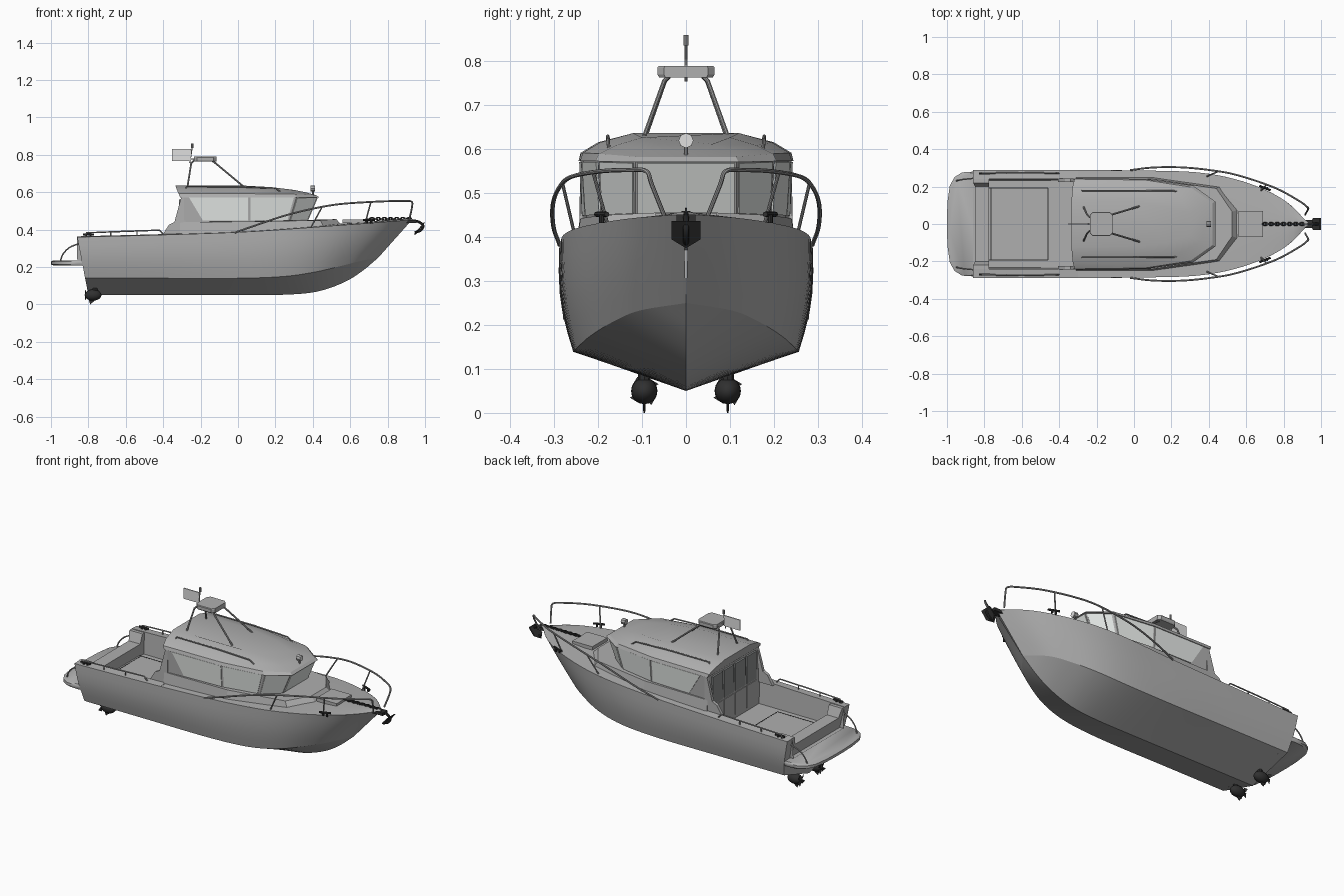
import bpy, bmesh, math
from mathutils import Vector as V

if "Cube" in bpy.data.objects:
    bpy.data.objects.remove(bpy.data.objects["Cube"])


def material(name, r, g, b):
    m = bpy.data.materials.new(name)
    m.diffuse_color = (r, g, b, 1)
    m.use_nodes = True
    m.node_tree.nodes["Principled BSDF"].inputs["Base Color"].default_value = m.diffuse_color
    return m


GREY = material("hull grey", .43, .43, .43)
GLASS = material("pale glass", .80, .83, .81)
DOORGLASS = material("door glass", .26, .27, .27)
STEEL = material("rail steel", .32, .32, .32)
DARK = material("dark metal", .03, .03, .03)
PALE = material("pale panel", .74, .74, .74)


def finish(ob, mat, smooth=None):
    ob.data.materials.clear()
    ob.data.materials.append(mat)
    if smooth:
        bpy.ops.object.select_all(action='DESELECT')
        ob.select_set(True)
        bpy.context.view_layer.objects.active = ob
        bpy.ops.object.shade_smooth_by_angle(angle=math.radians(smooth))
    return ob


def mesh(name, verts, faces, mat, smooth=None):
    bm = bmesh.new()
    vs = [bm.verts.new(v) for v in verts]
    for f in faces:
        bm.faces.new([vs[i] for i in f])
    bmesh.ops.remove_doubles(bm, verts=bm.verts, dist=.0004)
    bmesh.ops.recalc_face_normals(bm, faces=bm.faces)
    me = bpy.data.meshes.new(name)
    bm.to_mesh(me)
    bm.free()
    ob = bpy.data.objects.new(name, me)
    bpy.context.collection.objects.link(ob)
    return finish(ob, mat, smooth)


def loft(name, rows, mat, smooth=None, closed=False, caps=False):
    n = len(rows[0])
    faces = [(i*n+j, i*n+(j+1) % n, (i+1)*n+(j+1) % n, (i+1)*n+j)
             for i in range(len(rows)-1) for j in range(n if closed else n-1)]
    if caps:
        faces += [tuple(range(n)), tuple(range((len(rows)-1)*n, len(rows)*n))]
    return mesh(name, [p for r in rows for p in r], faces, mat, smooth)


def prism(name, a, b, mat, smooth=None):
    return loft(name, [a, b], mat, smooth, True, True)


def box(name, x0, x1, y0, y1, z0, z1, mat):
    ring = [(x0, y0), (x1, y0), (x1, y1), (x0, y1)]
    return prism(name, [(x, y, z0) for x, y in ring], [(x, y, z1) for x, y in ring], mat)


def spline(pts, per):
    p = [V(q) for q in pts]
    p = [2*p[0]-p[1]] + p + [2*p[-1]-p[-2]]
    out = []
    for i in range(1, len(p)-2):
        a, b, c, d = p[i-1:i+3]
        for k in range(per):
            t = k/per
            out.append(.5*(2*b+(c-a)*t+(2*a-5*b+4*c-d)*t*t+(3*b-a-3*c+d)*t**3))
    return out + [p[-2]]


def pipe(name, pts, r, mat, smooth_path=0):
    if smooth_path:
        pts = spline(pts, smooth_path)
    cu = bpy.data.curves.new(name, 'CURVE')
    cu.dimensions, cu.bevel_depth, cu.bevel_resolution, cu.use_fill_caps = '3D', r, 2, True
    s = cu.splines.new('POLY')
    s.points.add(len(pts)-1)
    for q, p in zip(s.points, pts):
        q.co = (*p, 1)
    ob = bpy.data.objects.new(name, cu)
    bpy.context.collection.objects.link(ob)
    bpy.ops.object.select_all(action='DESELECT')
    ob.select_set(True)
    bpy.context.view_layer.objects.active = ob
    bpy.ops.object.convert(target='MESH')
    return finish(bpy.context.object, mat, 40)


def flip(p, s=-1):
    return (p[0], p[1]*s, p[2])


def both(half):
    return list(half) + [flip(p) for p in reversed(half)]


# Hull: keel, chine and sheer lines; topsides and bottom lofted apart for a crisp chine
keel = spline([(-.8, 0, .05), (-.4, 0, .05), (0, 0, .05), (.25, 0, .052), (.42, 0, .068),
               (.56, 0, .115), (.66, 0, .175), (.75, 0, .25)], 6)
chine = spline([(-.815, .257, .14), (-.4, .257, .14), (0, .256, .14), (.25, .246, .15),
                (.42, .218, .175), (.56, .165, .208), (.66, .105, .233), (.75, 0, .25)], 6)
sheer = spline([(-.86, .289, .36), (-.4, .289, .372), (0, .286, .386), (.3, .279, .405),
                (.5, .25, .42), (.68, .192, .433), (.82, .115, .444), (.93, .006, .452)], 6)
sides, bottom = [], []
for i, (k, c, s) in enumerate(zip(keel, chine, sheer)):
    t = i/(len(keel)-1)
    bulge = .012*(1-t**2)
    sides.append([s.lerp(c, j/5)+V((0, bulge*math.sin(math.pi*j/5), 0)) for j in range(6)])
    m = c.lerp(k, .5)+V((0, 0, .006*t*(1-t)))
    bottom.append([tuple(c), tuple(m), tuple(k), flip(m), flip(c)])
for s in (-1, 1):
    loft("hull_side", [[flip(p, s) for p in r] for r in sides], GREY, 40)
loft("hull_bottom", bottom, GREY, 20)


def sheer_at(x):
    for a, b in zip(sheer, sheer[1:]):
        if x <= b.x:
            return a.lerp(b, (x-a.x)/(b.x-a.x))
    return sheer[-1]


# Side decks with cockpit well, then the foredeck
rows = []
for i in range(9):
    s = sheer_at(-.86+.56*i/8)
    rows.append(both([tuple(s), (s.x, .24, s.z+.004), (s.x, .232, .24)]))
loft("cockpit", rows, GREY)
rows = []
for i in range(33):
    s = sheer_at(-.30+1.23*i/32)
    rows.append([tuple(s), (s.x, s.y*.5, s.z+.006), (s.x, 0, s.z+.008),
                 (s.x, -s.y*.5, s.z+.006), flip(s)])
loft("foredeck", rows, GREY, 30)
box("cockpit_bulkhead", -.312, -.28, -.236, .236, .235, .45, GREY)
box("floor_hatch", -.78, -.46, -.19, .19, .236, .246, GREY)
for y in (-.192, .192):
    box("hatch_seam", -.78, -.46, y-.002, y+.002, .236, .247, DARK)
for x in (-.765, -.46):
    box("hatch_seam", x-.002, x+.002, -.192, .192, .236, .247, DARK)

# Raked transom with a lowered centre
profile = [(.2, .31), (.22, .362), (.289, .361), (.283, .24), (.257, .14)]
profile = profile+[(0, .05)]+[(-y, z) for y, z in reversed(profile)]
prism("transom", [(-.8-.06*(z-.05)/.31, y, z) for y, z in profile],
      [(-.775, y, z) for y, z in profile], GREY)

# Swim platform with rounded corners
half = [(-.80, .27), (-.86, .28), (-.92, .276), (-.96, .25), (-.985, .205), (-.997, .12), (-1, .04)]
ring = half+[(x, -y) for x, y in reversed(half)]
loft("swim_platform", [[(x*.985, y*.98, .207) for x, y in ring], [(x, y, .214) for x, y in ring],
     [(x, y, .23) for x, y in ring], [(x*.985, y*.98, .236) for x, y in ring]], GREY, 30, True, True)

# Cabin trunk, walls and faceted roof
trunk0 = [(-.31, .25, .37), (.1, .25, .385), (.46, .2, .41), (.55, .075, .43)]
trunk1 = [(-.31, .242, .44), (.1, .24, .443), (.44, .19, .45), (.525, .065, .456)]
prism("cabin_trunk", both(trunk0), both(trunk1), GREY)
low = [(-.31, .236, .438), (.06, .226, .44), (.27, .192, .442), (.37, .115, .446)]
top = [(-.305, .24, .578), (.06, .235, .578), (.31, .2, .578), (.425, .115, .576)]
prism("cabin_walls", both(low), both(top), GREY)
roof = [[(-.31, .245, .573), (.06, .241, .573), (.315, .206, .573), (.435, .12, .571)],
        [(-.318, .24, .592), (.06, .235, .592), (.30, .198, .59), (.42, .113, .583)],
        [(-.328, .2, .616), (.03, .195, .616), (.24, .16, .609), (.36, .09, .6)],
        [(-.335, .12, .637), (0, .12, .637), (.18, .1, .627), (.30, .06, .612)]]
loft("cabin_roof", [both(r) for r in roof], GREY, 20, True, True)
wing = [(-.302, .58), (-.34, .44), (-.37, .425), (-.405, .37), (-.29, .37), (-.29, .58)]
for s in (-1, 1):
    prism("cabin_wing", [(x, s*(.243 if z < .5 else .24), z) for x, z in wing],
          [(x, s*.225, z) for x, z in wing], GREY)


def plate(name, a, b, c, d, ub, ut, v, mat):
    """Thin pane on wall a-b (bottom), d-c (top); ub and ut are its bottom and top spans."""
    a, b, c, d = map(V, (a, b, c, d))
    n = (b-a).cross(d-a).normalized()
    if n.dot((a+b)/2-V((0, 0, a.z))) < 0:
        n = -n
    spots = [(ub[0], v[0]), (ub[1], v[0]), (ut[1], v[1]), (ut[0], v[1])]
    q = [a.lerp(b, u).lerp(d.lerp(c, u), w) for u, w in spots]
    return prism(name, [p+n*.004 for p in q], [p-n*.002 for p in q], mat)


# Windows and aft doors
for s in (-1, 1):
    L, T = [flip(p, s) for p in low], [flip(p, s) for p in top]
    for i, ub, ut in ((0, (.33, .985), (.12, .985)), (1, (.03, .96), (.03, .96)),
                      (2, (.06, .95), (.06, .95))):
        plate("side_window", L[i], L[i+1], T[i+1], T[i], ub, ut, (.07, .95), GLASS)
plate("windscreen", flip(low[3]), low[3], top[3], flip(top[3]), (.02, .98), (.02, .98), (.07, .95), GLASS)
for i in range(4):
    y = -.205+.105*i
    box("door_window", -.316, -.30, y, y+.09, .40, .56, DOORGLASS)
    box("door_panel", -.316, -.31, y, y+.09, .26, .39, GREY)

# Radar arch, antenna and flag
for s in (-1, 1):
    pipe("arch_aft_leg", [(-.27, s*.092, .63), (-.25, s*.048, .755), (-.235, s*.035, .77)], .005, STEEL)
    pipe("arch_fore_leg", [(.03, s*.095, .63), (-.12, s*.05, .755), (-.14, s*.035, .77)], .005, STEEL)
    pipe("roof_rail", [(-.28, s*.178, .61), (-.275, s*.178, .63), (-.02, s*.178, .63),
                       (.2, s*.177, .622), (.23, s*.176, .60)], .004, STEEL)
ring = [(-.235, .05), (-.22, .065), (-.13, .065), (-.115, .05)]
ring += [(x, -y) for x, y in reversed(ring)]
loft("radar_plate", [[(x, y*.93, .763) for x, y in ring], [(x, y, .77) for x, y in ring],
     [(x, y, .786) for x, y in ring], [(x, y*.95, .79) for x, y in ring]], GREY, None, True, True)
pipe("antenna", [(-.258, 0, .755), (-.245, 0, .84)], .003, STEEL)
pipe("antenna_tip", [(-.245, 0, .836), (-.245, 0, .86)], .006, STEEL)
pipe("antenna_bracket", [(-.25, 0, .778), (-.22, 0, .778)], .003, STEEL)
box("flag", -.352, -.25, -.003, .003, .768, .83, PALE)

# Roof lamp
pipe("lamp_stem", [(.40, 0, .58), (.40, 0, .61)], .005, STEEL)
pipe("lamp", [(.388, 0, .62), (.41, 0, .62)], .017, GREY)
pipe("lamp_lens", [(.409, 0, .62), (.413, 0, .62)], .016, PALE)

# Rails, cleats, boarding handles and drives on both sides
for s in (-1, 1):
    def m(pts):
        return [flip(p, s) for p in pts]
    pipe("bow_rail", m([(-.02, .288, .383), (.1, .302, .425), (.25, .303, .475), (.4, .289, .512), (.55, .262, .537),
                        (.75, .195, .55), (.88, .125, .553), (.927, .09, .55), (.93, .078, .52),
                        (.915, .05, .45)]), .005, STEEL, 5)
    pipe("rail_post", m([(.39, .255, .412), (.45, .281, .522)]), .004, STEEL)
    pipe("rail_post", m([(.68, .18, .435), (.71, .211, .546)]), .004, STEEL)
    pipe("stern_rail", m([(-.82, .272, .362), (-.81, .272, .383), (-.6, .274, .391),
                          (-.42, .272, .397), (-.4, .27, .375)]), .004, STEEL)
    for x in (-.68, -.54):
        pipe("stern_post", m([(x, .272, .36), (x, .272, .389)]), .0035, STEEL)
    pipe("boarding_handle", m([(-.95, .23, .232), (-.935, .235, .27), (-.9, .24, .305),
                               (-.85, .245, .325)]), .004, STEEL, 4)
    for x, y, z in ((.70, .202, .446), (-.8, .28, .368)):
        d = .03
        t = .012 if x > 0 else 0
        pipe("cleat_bar", m([(x-d, y-.01+t, z+.006), (x+d, y-.01-t, z+.006)]), .006, DARK)
        for e in (-.012, .012):
            pipe("cleat_foot", m([(x+e, y-.01, z-.014), (x+e, y-.01, z+.006)]), .006, DARK)
    # stern drive
    y = s*.095
    bpy.ops.mesh.primitive_uv_sphere_add(segments=16, ring_count=10, radius=.03, location=(-.775, y, .05))
    bpy.context.object.name, bpy.context.object.scale = "drive_pod", (1.5, 1, 1)
    finish(bpy.context.object, DARK, 60)
    pipe("drive_leg", [(-.765, y, .05), (-.765, y, .115)], .014, DARK)
    prism("drive_skeg", [(-.80, y-.004, .03), (-.755, y-.004, .03), (-.79, y-.002, 0)],
          [(-.80, y+.004, .03), (-.755, y+.004, .03), (-.79, y+.002, 0)], DARK)
    for k in range(4):
        a = math.pi/4+k*math.pi/2
        c, n = V((0, math.cos(a), math.sin(a))), V((.3, -math.sin(a), math.cos(a)))*.012
        o = V((-.815, y, .05))
        mesh("propeller_blade", [o+n*.5, o+c*.028+n, o+c*.034-n, o-n*.5], [(0, 1, 2, 3)], DARK)

# Foredeck hatch, chain and anchor
box("deck_hatch", .56, .69, -.07, .07, .435, .455, GREY)
for i in range(14):
    bpy.ops.mesh.primitive_torus_add(major_segments=12, minor_segments=6, major_radius=.009, minor_radius=.0038,
                                     location=(.70+.0165*i, 0, .457), rotation=(math.pi/2*(i % 2), 0, 0))
    link = bpy.context.object
    link.name, link.scale = "chain_link", (1.3, .85, .85)
    finish(link, DARK, 60)
box("anchor_roller", .89, .955, -.022, .022, .435, .452, DARK)
pipe("anchor_shank", [(.92, 0, .45), (.965, 0, .442), (.99, 0, .42), (.975, 0, .395), (.945, 0, .385)], .007, DARK, 4)
shield = [(-.033, .437), (.033, .437), (.033, .395), (0, .375), (-.033, .395)]
prism("anchor_fluke", [(.94+(z-.375)*.85, y, z) for y, z in shield],
      [(.952+(z-.375)*.77, y, z) for y, z in shield], DARK)
